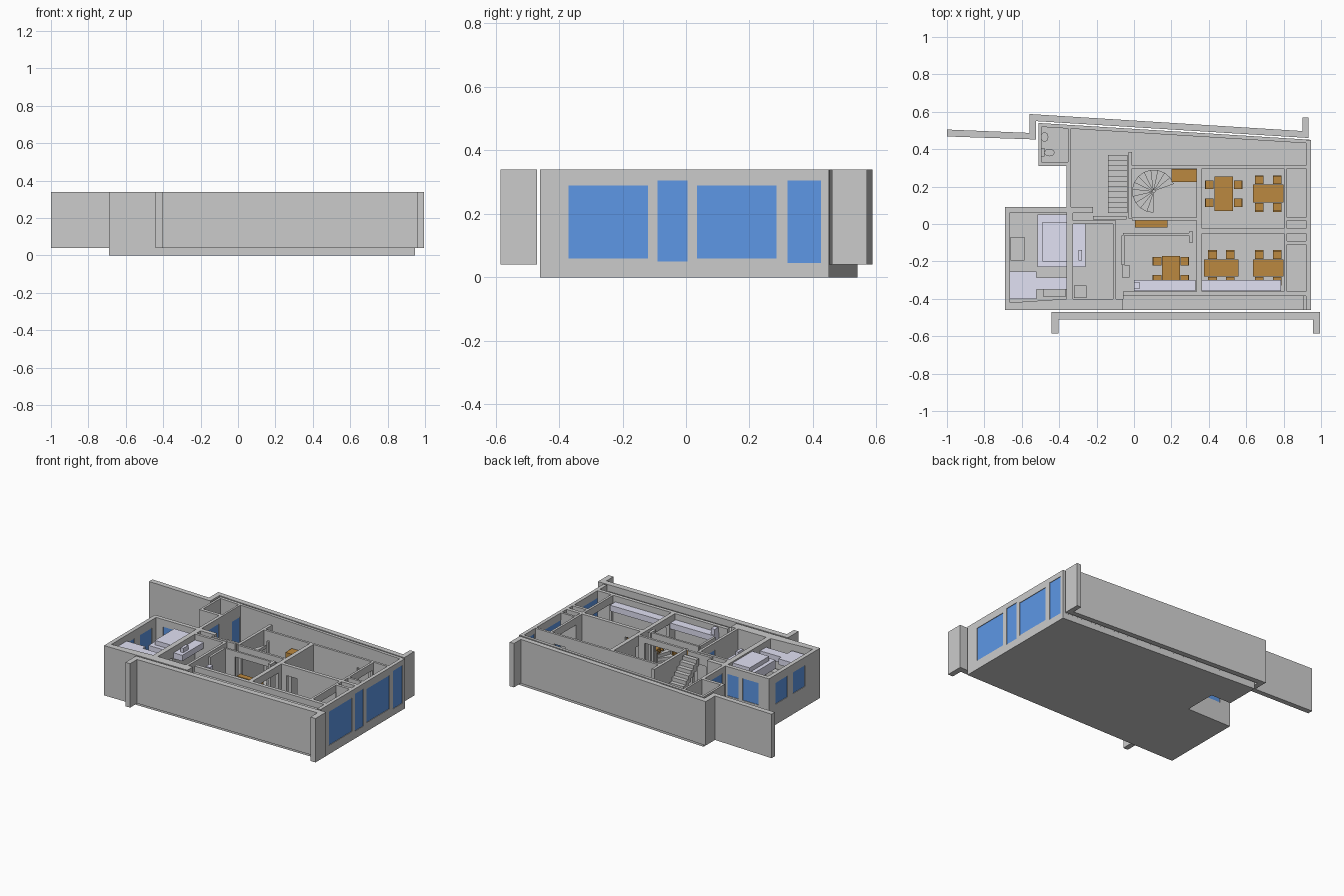
import bpy, bmesh, math

if "Cube" in bpy.data.objects:
    bpy.data.objects.remove(bpy.data.objects["Cube"])

FLOOR, TOP = 0.04, 0.34

def material(name, rgb):
    m = bpy.data.materials.new(name)
    m.diffuse_color = (*rgb, 1)
    m.use_nodes = True
    m.node_tree.nodes["Principled BSDF"].inputs["Base Color"].default_value = m.diffuse_color
    return m

GLASS = material("blue_glass", (0.11, 0.31, 0.79))
WOOD = material("brown_wood", (0.50, 0.25, 0.05))
METAL = material("pale_metal", (0.75, 0.75, 0.90))

def prism(name, pts, z0, z1, mat=None):
    """Extrude a plan outline between two heights."""
    bm = bmesh.new()
    face = bm.faces.new([bm.verts.new((x, y, z0)) for x, y in pts])
    ext = bmesh.ops.extrude_face_region(bm, geom=[face])
    for v in ext["geom"]:
        if isinstance(v, bmesh.types.BMVert):
            v.co.z = z1
    bmesh.ops.recalc_face_normals(bm, faces=bm.faces)
    me = bpy.data.meshes.new(name)
    bm.to_mesh(me)
    bm.free()
    ob = bpy.data.objects.new(name, me)
    bpy.context.collection.objects.link(ob)
    if mat:
        me.materials.append(mat)
    return ob

def box(name, x0, x1, y0, y1, z0, z1, mat=None):
    return prism(name, [(x0, y0), (x1, y0), (x1, y1), (x0, y1)], z0, z1, mat)

def wall(name, x0, x1, y0, y1, openings=(), inset=0.004):
    """Straight wall; openings are (start, end, bottom, top, glazed) along its length."""
    along_x = (x1 - x0) > (y1 - y0)
    a, end = (x0, x1) if along_x else (y0, y1)

    def piece(n, s, e, z0, z1, mat=None, d=0):
        if e - s < 0.001 or z1 - z0 < 0.001:
            return
        if along_x:
            box(n, s, e, y0 + d, y1 - d, z0, z1, mat)
        else:
            box(n, x0 + d, x1 - d, s, e, z0, z1, mat)

    for s, e, z0, z1, glazed in sorted(openings):
        piece(name + "_pier", a, s, FLOOR, TOP)
        piece(name + "_sill", s, e, FLOOR, z0)
        piece(name + "_lintel", s, e, z1, TOP)
        if glazed:
            piece(name + "_pane", s, e, z0, z1, GLASS, inset)
        a = e
    piece(name + "_pier", a, end, FLOOR, TOP)

def door(s, e, glazed=False):
    return (s, e, FLOOR, 0.27, glazed)

# Floor slab
prism("floor_slab", [(-0.69, -0.46), (0.945, -0.46), (0.945, 0.45), (-0.51, 0.54),
                     (-0.51, 0.31), (-0.36, 0.31), (-0.36, 0.09), (-0.69, 0.09)], 0, FLOOR)

# Neighbouring party walls
prism("front_party_wall", [(-0.44, -0.585), (-0.405, -0.585), (-0.405, -0.51), (0.957, -0.51),
                           (0.957, -0.585), (0.995, -0.585), (0.995, -0.47), (-0.44, -0.47)], FLOOR, TOP)
prism("back_party_wall", [(-1, 0.468), (-0.525, 0.452), (-0.525, 0.55), (0.933, 0.46), (0.933, 0.57),
                          (0.9, 0.57), (0.9, 0.497), (-0.56, 0.588), (-0.56, 0.487), (-1, 0.505)], FLOOR, TOP)

# Outer walls
wall("kitchen_left_wall", -0.69, -0.662, -0.46, 0.09,
     [(-0.30, -0.17, 0.14, 0.285, True), (-0.11, 0.02, 0.14, 0.285, True)])
wall("kitchen_back_wall", -0.662, -0.36, 0.062, 0.09,
     [(-0.61, -0.49, 0.14, 0.29, True), (-0.46, -0.375, 0.14, 0.29, True)])
prism("kitchen_front_wall", [(-0.662, -0.46), (-0.06, -0.46), (-0.06, -0.40), (-0.36, -0.40), (-0.662, -0.42)], FLOOR, TOP)
wall("front_wall", -0.06, 0.92, -0.385, -0.36)
box("front_wall_ledge", -0.06, 0.91, -0.46, -0.385, FLOOR, 0.30)
prism("back_wall", [(-0.51, 0.52), (0.92, 0.432), (0.92, 0.452), (-0.51, 0.54)], FLOOR, TOP)
wall("right_facade", 0.92, 0.945, -0.46, 0.45,
     [(-0.37, -0.12, 0.06, 0.29, True), (-0.09, 0.005, 0.05, 0.305, True),
      (0.035, 0.285, 0.06, 0.29, True), (0.32, 0.425, 0.045, 0.305, True)])
wall("courtyard_wall", -0.36, -0.338, 0.09, 0.31, [(0.12, 0.28, 0.05, 0.30, True)])
wall("washroom_side_wall", -0.51, -0.495, 0.31, 0.525)
wall("washroom_near_wall", -0.495, -0.338, 0.31, 0.332)
wall("washroom_door_wall", -0.352, -0.338, 0.332, 0.515, [(0.42, 0.505, FLOOR, 0.26, True)])

# Inner walls
wall("kitchen_inner_wall", -0.36, -0.325, -0.40, 0.06, [door(-0.33, -0.24)])
wall("hall_wall_a", -0.36, -0.22, 0.06, 0.09)
wall("hall_wall_b", -0.22, -0.04, 0.025, 0.042, [door(-0.18, -0.08)])
wall("prep_back_wall", -0.325, -0.095, 0.0, 0.018)
wall("prep_right_wall", -0.113, -0.095, -0.40, 0.0, [(-0.15, -0.05, FLOOR, 0.29, True)])
wall("stair_wall", -0.03, -0.01, 0.03, 0.385)
wall("corridor_wall", -0.01, 0.92, 0.296, 0.312, [door(0.21, 0.21), door(0.69, 0.78)])
wall("lobby_wall", -0.01, 0.335, 0.018, 0.034, [(0.01, 0.29, FLOOR, 0.30, False)])
wall("cross_wall_back", 0.335, 0.363, -0.025, 0.296, [door(-0.01, 0.06)])
wall("cross_wall_front", 0.335, 0.363, -0.36, -0.05, [(-0.30, -0.08, FLOOR, 0.29, False)])
wall("spine_wall", 0.335, 0.92, -0.05, -0.025, [door(0.40, 0.48), door(0.83, 0.90)])
wall("bar_wall", -0.06, 0.30, -0.062, -0.048, [(0.02, 0.28, FLOOR, 0.30, False)])
wall("bar_end_wall", 0.295, 0.315, -0.10, -0.04)
wall("bar_side_wall", -0.068, -0.052, -0.22, -0.062)
wall("window_bay_back", 0.802, 0.818, -0.025, 0.296, [(0.04, 0.28, FLOOR, 0.29, False)])
wall("window_bay_front", 0.802, 0.818, -0.36, -0.05, [(-0.34, -0.10, FLOOR, 0.29, False)])
wall("entry_wall_back", 0.818, 0.92, 0.02, 0.035)
wall("entry_wall_front", 0.818, 0.92, -0.11, -0.09)

# Straight stair
steps = 11
for i in range(steps):
    y = 0.37 - i * 0.31 / steps
    z = FLOOR + (i + 1) * 0.28 / steps
    box("stair_step", -0.14, -0.035, y - 0.31 / steps, y, max(FLOOR, z - 0.05), z)

# Spiral stair
cx, cy, n = 0.105, 0.175, 13
prism("spiral_post", [(cx + 0.01 * math.cos(k * math.pi / 4), cy + 0.01 * math.sin(k * math.pi / 4))
                      for k in range(8)], FLOOR, TOP)
for i in range(n):
    a0, a1 = (math.radians(20 + 250 * (i + j) / n) for j in (0, 1))
    z = FLOOR + (i + 1) * 0.28 / n
    prism("spiral_step", [(cx, cy)] + [(cx + 0.115 * math.cos(a), cy + 0.115 * math.sin(a)) for a in (a0, a1)],
          z - 0.022, z)

# Tables and chairs
def legs(name, x0, x1, y0, y1, top, t=0.007):
    for x in (x0, x1 - t):
        for y in (y0, y1 - t):
            box(name, x, x + t, y, y + t, FLOOR, top, WOOD)

def chair(cx, cy, dx, dy):
    h, t = 0.023, 0.006
    legs("chair_leg", cx - h, cx + h, cy - h, cy + h, 0.088, 0.005)
    box("chair_seat", cx - h, cx + h, cy - h, cy + h, 0.088, 0.095, WOOD)
    bx, by = cx + dx * (h - t / 2), cy + dy * (h - t / 2)
    wx, wy = (t / 2, h) if dx else (h, t / 2)
    box("chair_back", bx - wx, bx + wx, by - wy, by + wy, 0.095, 0.145, WOOD)

def table(x0, x1, y0, y1):
    box("table_top", x0, x1, y0, y1, 0.125, 0.135, WOOD)
    legs("table_leg", x0 + 0.005, x1 - 0.005, y0 + 0.005, y1 - 0.005, 0.125)
    mx, my = (x0 + x1) / 2, (y0 + y1) / 2
    for side in (-1, 1):
        for off in (-0.048, 0.048):
            if x1 - x0 > y1 - y0:
                chair(mx + off, my + side * ((y1 - y0) / 2 + 0.027), 0, side)
            else:
                chair(mx + side * ((x1 - x0) / 2 + 0.027), my + off, side, 0)

for t in [(0.43, 0.53, 0.07, 0.255), (0.635, 0.80, 0.115, 0.21), (0.15, 0.245, -0.325, -0.17),
          (0.375, 0.56, -0.28, -0.19), (0.635, 0.80, -0.28, -0.19)]:
    table(*t)

# Wooden cupboard and counter
box("tall_cupboard", 0.2, 0.335, 0.225, 0.295, FLOOR, 0.27, WOOD)
box("counter", 0.005, 0.18, -0.02, 0.018, FLOOR, 0.15, WOOD)

# Ventilation ducts and extractor hoods
box("duct_left", 0.0, 0.33, -0.358, -0.30, 0.26, 0.30, METAL)
box("duct_right", 0.36, 0.785, -0.358, -0.30, 0.26, 0.30, METAL)
box("duct_riser", 0.0, 0.03, -0.348, -0.31, 0.30, TOP, METAL)
box("large_hood", -0.515, -0.36, -0.23, 0.05, 0.24, 0.30, METAL)
box("large_hood_top", -0.488, -0.36, -0.20, 0.01, 0.30, 0.33, METAL)
box("prep_hood", -0.325, -0.26, -0.23, 0.0, 0.26, 0.30, METAL)
box("prep_hood_riser", -0.297, -0.277, -0.195, -0.14, 0.30, 0.33, METAL)
box("corner_hood", -0.662, -0.52, -0.40, -0.255, 0.26, 0.30, METAL)
box("corner_hood_duct", -0.52, -0.36, -0.35, -0.285, 0.26, 0.30, METAL)

# Kitchen units
for x0, x1, y0, y1 in [(-0.66, -0.585, -0.195, -0.07), (-0.485, -0.365, -0.39, -0.34),
                       (-0.322, -0.255, -0.395, -0.33), (-0.065, -0.025, -0.285, -0.22)]:
    box("kitchen_unit", x0, x1, y0, y1, FLOOR, 0.15)

# Washroom fittings
def oval(name, x, y, rx, ry, z0, z1):
    prism(name, [(x + rx * math.cos(k * math.pi / 8), y + ry * math.sin(k * math.pi / 8))
                 for k in range(16)], z0, z1)

oval("wash_basin", -0.478, 0.465, 0.02, 0.025, 0.115, 0.14)
box("toilet_tank", -0.495, -0.478, 0.36, 0.405, FLOOR, 0.13)
oval("toilet_bowl", -0.452, 0.382, 0.027, 0.02, FLOOR, 0.09)
